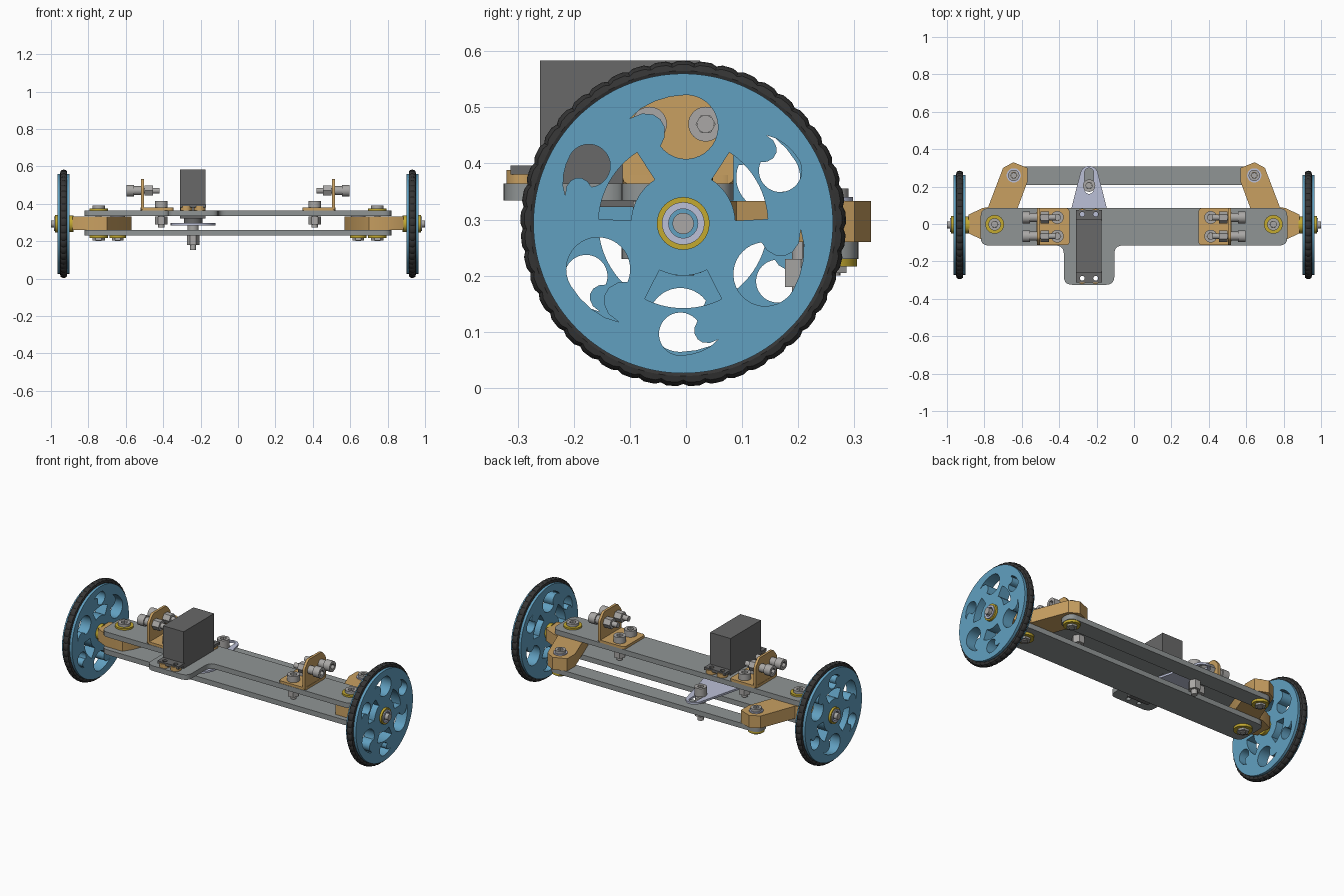
import bpy, bmesh, math
from mathutils import Vector
from math import sin, cos, pi, radians

if "Cube" in bpy.data.objects:
    bpy.data.objects.remove(bpy.data.objects["Cube"])

def mat(name, col):
    m = bpy.data.materials.new(name)
    m.diffuse_color = (*col, 1)
    m.use_nodes = True
    m.node_tree.nodes["Principled BSDF"].inputs["Base Color"].default_value = m.diffuse_color
    return m

BLUE = mat("blue", (0.12, 0.35, 0.53))
TAN = mat("tan", (0.58, 0.35, 0.12))
GOLD = mat("gold", (0.55, 0.40, 0.03))
DARK = mat("dark_grey", (0.14, 0.14, 0.14))
RUBBER = mat("rubber", (0.035, 0.035, 0.035))
SILVER = mat("silver", (0.40, 0.39, 0.38))
PALE = mat("pale_metal", (0.50, 0.53, 0.68))
PLATE = mat("plate_grey", (0.28, 0.30, 0.30))

def finish(bm, name, m):
    bmesh.ops.recalc_face_normals(bm, faces=bm.faces[:])
    me = bpy.data.meshes.new(name)
    bm.to_mesh(me)
    bm.free()
    o = bpy.data.objects.new(name, me)
    bpy.context.collection.objects.link(o)
    me.materials.append(m)
    bpy.ops.object.select_all(action='DESELECT')
    bpy.context.view_layer.objects.active = o
    o.select_set(True)
    bpy.ops.object.shade_smooth_by_angle(angle=radians(32))
    return o

def prism(name, loops, lo, hi, m, axis='z'):
    """First loop is the outline, further loops are holes; extruded lo..hi along axis."""
    place = (lambda u, v, w: (u, v, w)) if axis == 'z' else (lambda u, v, w: (w, u, v))
    bm = bmesh.new()
    edges = []
    for loop in loops:
        vs = [bm.verts.new(place(u, v, lo)) for u, v in loop]
        edges += [bm.edges.new((vs[i - 1], vs[i])) for i in range(len(vs))]
    bmesh.ops.triangle_fill(bm, edges=edges, use_beauty=True)
    new = bmesh.ops.extrude_face_region(bm, geom=bm.faces[:], use_keep_orig=True)['geom']
    step = Vector(place(0, 0, hi - lo))
    bmesh.ops.translate(bm, vec=step, verts=[g for g in new if isinstance(g, bmesh.types.BMVert)])
    return finish(bm, name, m)

def arc(c, r, a0, a1, n):
    return [(c[0] + r * cos(radians(a0 + (a1 - a0) * i / n)),
             c[1] + r * sin(radians(a0 + (a1 - a0) * i / n))) for i in range(n + 1)]

def circle(c, r, n=32):
    return arc(c, r, 0, 360, n)[:-1]

def rect(x0, x1, y0, y1):
    return [(x0, y0), (x1, y0), (x1, y1), (x0, y1)]

def rounded(pts, d):
    out = []
    for i, p in enumerate(pts):
        p, a, b = Vector(p), Vector(pts[i - 1]), Vector(pts[(i + 1) % len(pts)])
        s, e = p + (a - p).normalized() * d, p + (b - p).normalized() * d
        for k in range(6):
            t = k / 5
            out.append(tuple(s * (1 - t) ** 2 + p * 2 * t * (1 - t) + e * t * t))
    return out

def link_y(x, y0, r0, y1, r1):
    """Outline around two circles stacked along y."""
    t = math.degrees(math.asin((r0 - r1) / (y1 - y0)))
    return arc((x, y1), r1, t, 180 - t, 16) + arc((x, y0), r0, 180 - t, 360 + t, 24)

def ring(name, c, r, hole, lo, hi, m, axis='z', sides=32):
    return prism(name, [circle(c, r, sides)] + ([circle(c, hole, 24)] if hole else []), lo, hi, m, axis)

def bolt(name, c, axis, head, base, nut, tip, r=0.033):
    """Socket screw: head..base is the cap, nut=(lo, hi), shank ends at tip."""
    prism(name + "_head", [circle(c, r), circle(c, r * 0.55, 6)], *sorted((head, base)), SILVER, axis)
    ring(name + "_shank", c, r * 0.5, 0, *sorted((head * 0.35 + base * 0.65, tip)), SILVER, axis, 20)
    prism(name + "_nut", [circle(c, r, 6)], *sorted(nut), SILVER, axis)

# ---- wheels
WC = Vector((-0.005, 0.293))

def teardrop(rc, s, ang):
    pts = [(-0.100, 0.015), (-0.080, 0.033), (-0.055, 0.046), (-0.028, 0.054)]
    pts += arc((0, 0), 0.057, 90, -143, 24)
    pts += [(-0.038, -0.018), (-0.038, 0.0), (-0.046, 0.014), (-0.058, 0.022), (-0.078, 0.024)]
    return turn([(x * s + 0.005, y * s + rc) for x, y in pts], ang - 90)

def turn(pts, deg):
    c, s = cos(radians(deg)), sin(radians(deg))
    return [(x * c - y * s + WC.x, x * s + y * c + WC.y) for x, y in pts]

def tyre(name, x):
    bm = bmesh.new()
    n, k, rings = 180, 12, []
    for i in range(n):
        a, tread = 2 * pi * i / n, (0.004 if i % 4 < 3 else 0)
        row = []
        for j in range(k):
            b = 2 * pi * j / k
            r = 0.272 + 0.014 * cos(b) + (tread if cos(b) > 0.4 else 0)
            row.append(bm.verts.new((x + 0.019 * sin(b), WC.x + r * cos(a), WC.y + r * sin(a))))
        rings.append(row)
    for i in range(n):
        for j in range(k):
            A, B = rings[i - 1], rings[i]
            bm.faces.new((A[j - 1], A[j], B[j], B[j - 1]))
    finish(bm, name, RUBBER)

for s, side in ((1, "right"), (-1, "left")):
    X = lambda a, b: sorted((s * a, s * b))
    M = lambda pts: [(s * x, y) for x, y in pts]
    off = 0 if s > 0 else 180
    holes = []
    for k in range(3):
        a = 30 + 120 * k + off
        holes.append(turn(arc((0, 0), 0.093, a - 27, a + 27, 10) + arc((0, 0), 0.151, a + 27, a - 27, 14), 0))
        holes.append(teardrop(0.197, 0.67, a))
        holes.append(teardrop(0.172, 1.0, a + 60))
    prism(side + "_wheel_disc", [circle(WC, 0.267, 128)] + holes, *X(0.90, 0.965), BLUE, 'x')
    tyre(side + "_tyre", s * 0.932)
    # axle and its bushings
    ring(side + "_outer_bushing", WC, 0.047, 0.030, *X(0.96, 0.978), GOLD, 'x')
    ring(side + "_axle_washer", WC, 0.038, 0.026, *X(0.96, 0.984), PALE, 'x')
    ring(side + "_axle", WC, 0.019, 0, *X(0.86, 1.0), SILVER, 'x')
    ring(side + "_inner_bushing", WC, 0.045, 0.015, *X(0.88, 0.902), GOLD, 'x')
    # steering knuckle with its arm
    kn = [(0.57, 0.30), (0.57, 0.225), (0.62, 0.09), (0.665, -0.03), (0.70, -0.085), (0.81, -0.085),
          (0.885, -0.05), (0.885, 0.05), (0.81, 0.085), (0.78, 0.09), (0.70, 0.30), (0.645, 0.33)]
    prism(side + "_knuckle", [M(kn)], 0.26, 0.333, TAN)
    # king pin
    kp = (s * 0.745, -0.002)
    for lvl, lo, hi in (("top", 0.363, 0.374), ("bottom", 0.216, 0.23)):
        ring(f"{side}_kingpin_{lvl}_flange", kp, 0.05, 0.02, lo, hi, GOLD)
    bolt(side + "_kingpin", kp, 'z', 0.39, 0.37, (0.205, 0.22), 0.20)
    # tie rod joint
    tj = (s * 0.643, 0.26)
    ring(side + "_tie_joint_flange", tj, 0.045, 0.018, 0.216, 0.23, GOLD)
    ring(side + "_tie_joint_washer", tj, 0.038, 0.018, 0.333, 0.34, PALE)
    bolt(side + "_tie_joint", tj, 'z', 0.355, 0.338, (0.205, 0.22), 0.20, 0.03)
    # angle bracket with four screws
    prism(side + "_bracket_base", [rounded(M(rect(0.345, 0.52, -0.113, 0.085)), 0.02)], 0.364, 0.379, TAN)
    wall = [(-0.113, 0.364), (0.085, 0.364), (0.085, 0.49), (0.05, 0.533), (-0.078, 0.533), (-0.113, 0.49)]
    prism(side + "_bracket_wall", [rounded(wall, 0.012)], *X(0.503, 0.518), TAN, 'x')
    for n, y in (("back", 0.035), ("front", -0.065)):
        bolt(f"{side}_{n}_wall_screw", (y, 0.47), 'x', s * 0.597, s * 0.555, X(0.455, 0.50), s * 0.42, 0.031)
        ring(f"{side}_{n}_wall_spacer", (y, 0.47), 0.024, 0, *X(0.518, 0.555), SILVER, 'x', 24)
        bolt(f"{side}_{n}_base_screw", (s * 0.41, y), 'z', 0.415, 0.379, (0.29, 0.333), 0.272, 0.034)

# ---- chassis plates
servo_holes = [(x, y) for x in (-0.277, -0.205) for y in (-0.29, 0.052)]
top = [(-0.82, -0.115), (-0.375, -0.115), (-0.375, -0.325), (-0.105, -0.325),
       (-0.105, -0.115), (0.82, -0.115), (0.82, 0.085), (-0.82, 0.085)]
prism("top_plate", [rounded(top, 0.045)] + [circle(h, 0.013, 16) for h in servo_holes], 0.334, 0.364, PLATE)
prism("bottom_plate", [rounded(rect(-0.82, 0.82, -0.115, 0.085), 0.045)], 0.23, 0.26, PLATE)
prism("tie_rod", [rounded(rect(-0.69, 0.69, 0.208, 0.307), 0.045)], 0.23, 0.26, PLATE)

# ---- servo
prism("servo_body", [rect(-0.31, -0.175, -0.26, 0.025)], 0.322, 0.583, DARK)
for n, y0, y1, i in (("front", -0.313, -0.255, 0), ("back", 0.02, 0.075, 1)):
    hs = [circle(h, 0.013, 16) for h in servo_holes[i::2]]
    prism(f"servo_{n}_flange", [rect(-0.31, -0.172, y0, y1)] + hs, 0.38, 0.396, DARK)
    for j, h in enumerate(servo_holes[i::2]):
        ring(f"servo_{n}_grommet_{j + 1}", h, 0.03, 0.013, 0.362, 0.388, TAN)
ring("servo_output", (-0.24, -0.03), 0.05, 0, 0.296, 0.325, DARK)

# ---- slotted servo horn and drive pin
slot = link_y(-0.24, 0.185, 0.024, 0.275, 0.0239)
prism("servo_horn", [link_y(-0.24, -0.03, 0.12, 0.262, 0.048), slot], 0.285, 0.297, PALE)
bolt("drive_pin", (-0.24, 0.205), 'z', 0.35, 0.30, (0.18, 0.23), 0.152)
ring("drive_pin_spacer", (-0.24, 0.205), 0.03, 0, 0.26, 0.285, SILVER)
